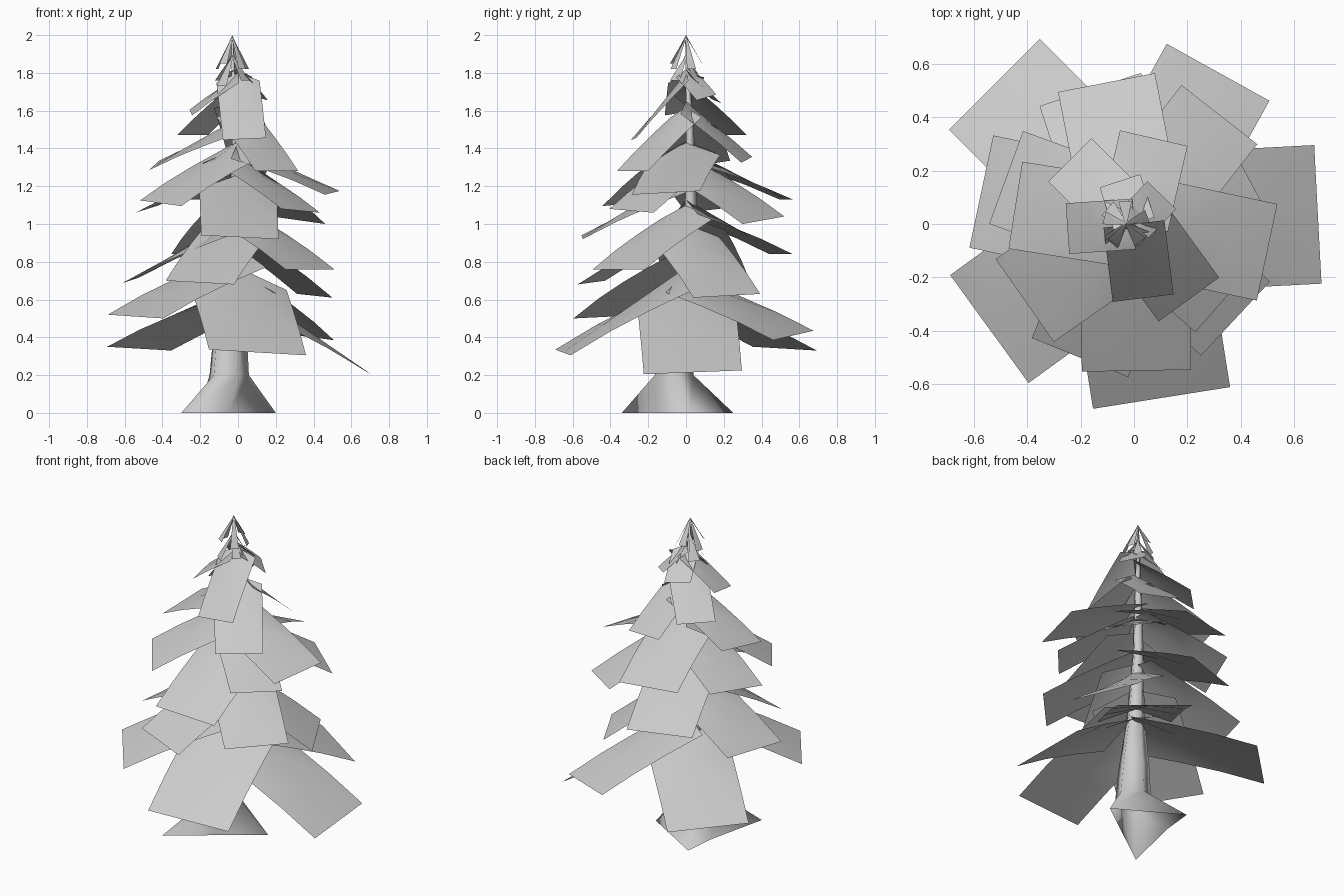
import bpy, bmesh, math
from mathutils import Vector

grey = bpy.data.materials.new("pale_grey")
grey.diffuse_color = (0.6, 0.6, 0.6, 1)

def finish(name, bm):
    me = bpy.data.meshes.new(name)
    bm.to_mesh(me)
    bm.free()
    ob = bpy.data.objects.new(name, me)
    bpy.context.collection.objects.link(ob)
    me.materials.append(grey)
    for p in me.polygons:
        p.use_smooth = True
    return ob

# trunk: five-sided, with an irregular open root flare
roots = [(-0.30, -0.34), (-0.05, -0.16), (0.20, 0.02), (-0.19, 0.25), (-0.21, 0.05)]
rings = [(-0.05, -0.07, 0.20, 0.11), (-0.045, -0.055, 0.40, 0.095), (-0.02, -0.01, 0.70, 0.055),
         (-0.01, 0.025, 1.10, 0.034), (-0.015, 0.02, 1.50, 0.022), (-0.03, 0.0, 1.97, 0.005)]
bm = bmesh.new()
loops = [[bm.verts.new((x, y, 0)) for x, y in roots]]
for x, y, z, r in rings:
    loops.append([bm.verts.new((x + r * math.cos(math.radians(a)), y + r * math.sin(math.radians(a)), z))
                  for a in (225, 300, 12, 84, 156)])
for lo, hi in zip(loops, loops[1:]):
    for i in range(5):
        j = (i + 1) % 5
        bm.faces.new((lo[i], lo[j], hi[j], hi[i]))
bm.faces.new(loops[-1])
finish("trunk", bm)

# drooping branch cards: angle, reach, width, outer height, inner height, roll
lower_cards = [
    (135, 0.74, 0.48, 0.34, 0.67, 0.02), (61, 0.65, 0.44, 0.41, 0.75, 0.05),
    (3, 0.69, 0.52, 0.215, 0.69, 0.02), (-81, 0.66, 0.52, 0.32, 0.77, -0.03),
    (216, 0.67, 0.50, 0.51, 0.88, -0.02),
    (168, 0.585, 0.43, 0.70, 1.04, -0.03), (-112, 0.54, 0.39, 0.69, 1.05, -0.02),
    (-43, 0.52, 0.38, 0.76, 1.10, 0.0), (28, 0.46, 0.40, 0.62, 1.00, 0.02), (108, 0.53, 0.40, 0.84, 1.13, 0.0),
]
upper_cards = [
    (160, 0.51, 0.37, 1.08, 1.36, -0.04), (-89, 0.55, 0.41, 0.93, 1.26, -0.02),
    (-41, 0.44, 0.31, 1.07, 1.36, -0.02),
    (-12, 0.51, 0.37, 1.165, 1.43, 0.02), (52, 0.52, 0.36, 1.02, 1.36, 0.04),
    (101, 0.54, 0.37, 1.13, 1.40, 0.0), (215, 0.50, 0.38, 1.11, 1.44, -0.03),
    (171, 0.45, 0.33, 1.31, 1.56, -0.05), (-54, 0.35, 0.28, 1.28, 1.62, 0.0),
    (77, 0.33, 0.26, 1.34, 1.65, 0.03),
    (-83, 0.28, 0.23, 1.45, 1.80, 0.01), (135, 0.34, 0.23, 1.47, 1.74, 0.0), (184, 0.25, 0.19, 1.59, 1.80, -0.03),
    (46, 0.15, 0.15, 1.67, 1.82, 0.03), (108, 0.17, 0.16, 1.65, 1.82, 0.02),
]
# crown sprigs in two tiers
crown = [(20 + 72 * i, 0.085, 0.05, 1.82 + 0.03 * (i % 2), 2.0) for i in range(5)]
crown += [(50 + 90 * i, 0.09, 0.07, 1.73 + 0.03 * (i % 2), 1.90) for i in range(4)]

def card(bm, angle, reach, width, z_out, z_in, roll=0.0, taper=1.0):
    a = math.radians(angle)
    out = Vector((math.cos(a), math.sin(a), 0))
    side = Vector((-out.y, out.x, 0))
    base = Vector((-0.03, 0, 0)) if taper < 1 else Vector((0, 0, 0))
    rows = []
    for k in range(4):
        t = k / 3
        w = width / 2 * (taper + (1 - taper) * t)
        z = z_in + (z_out - z_in) * t
        droop = 0.2 * width * (1 - t) ** 1.5
        rows.append([bm.verts.new(base + out * reach * t + side * w * s
                                  + Vector((0, 0, z + roll * s / 2 - droop * abs(s)))) for s in (-1, 0, 1)])
    for p, q in zip(rows, rows[1:]):
        for i in range(2):
            bm.faces.new((p[i], q[i], q[i + 1], p[i + 1]))

for name, group, taper in (("lower_branches", lower_cards, 1.0), ("upper_branches", upper_cards, 1.0),
                           ("crown", crown, 0.15)):
    bm = bmesh.new()
    for c in group:
        card(bm, *c, taper=taper)
    finish(name, bm)
